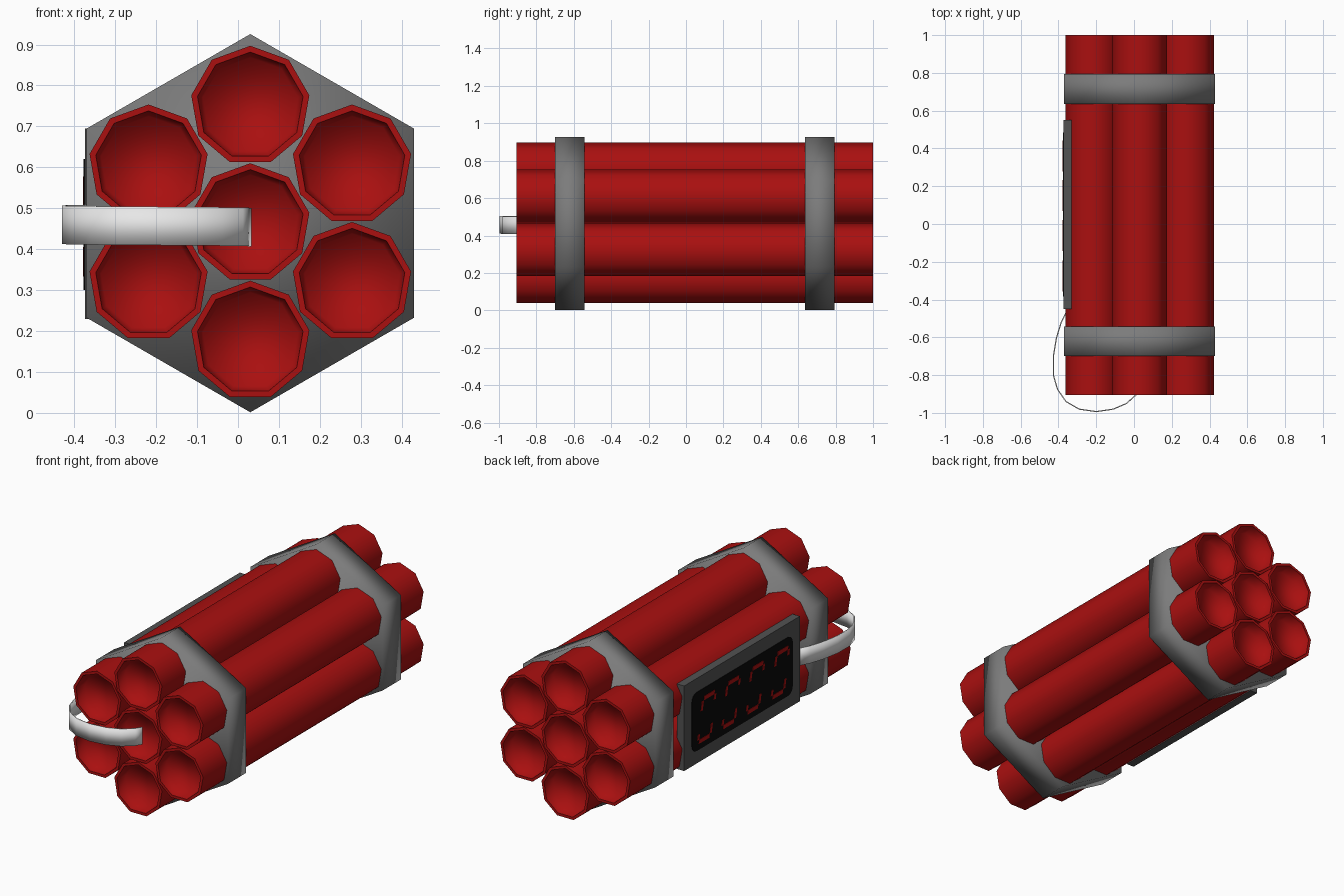
import bpy, bmesh
from math import sin, cos, pi, radians

cube = bpy.data.objects.get("Cube")
if cube:
    bpy.data.objects.remove(cube, do_unlink=True)


def material(name, rgb):
    m = bpy.data.materials.new(name)
    m.use_nodes = True
    m.diffuse_color = (*rgb, 1)
    node = next(n for n in m.node_tree.nodes if n.type == 'BSDF_PRINCIPLED')
    node.inputs["Base Color"].default_value = (*rgb, 1)
    return m


RED = material("red casing", (0.40, 0.005, 0.005))
GREY = material("grey strap", (0.20, 0.20, 0.20))
DARK = material("dark grey frame", (0.085, 0.085, 0.085))
BLACK = material("black screen", (0.003, 0.003, 0.003))
WHITE = material("white fuse", (0.80, 0.80, 0.80))

CX, CZ = 0.03, 0.4635      # axis of the bundle
SPACING = 0.287


def finish(name, bm, mat, smooth=False):
    bmesh.ops.recalc_face_normals(bm, faces=bm.faces)
    for f in bm.faces:
        f.smooth = smooth
    me = bpy.data.meshes.new(name)
    bm.to_mesh(me)
    bm.free()
    me.materials.append(mat)
    ob = bpy.data.objects.new(name, me)
    bpy.context.collection.objects.link(ob)
    return ob


def lathe(name, x, z, sides, rings, mat, sharp=()):
    """Prism along y through rings of (radius, y), closed at both ends."""
    bm = bmesh.new()
    loops = []
    for r, y in rings:
        angles = [pi / 2 + 2 * pi * k / sides for k in range(sides)]
        loops.append([bm.verts.new((x + r * cos(a), y, z + r * sin(a))) for a in angles])
    for a, b in zip(loops, loops[1:]):
        for k in range(sides):
            j = (k + 1) % sides
            bm.faces.new((a[k], a[j], b[j], b[k]))
    bm.faces.new(loops[0])
    bm.faces.new(loops[-1])
    for i in sharp:
        for k in range(sides):
            bm.edges.get((loops[i][k], loops[i][k - 1])).smooth = False
    return finish(name, bm, mat, True)


def side_plate(bm, outline, x0, x1):
    """Add a plate with a (y, z) outline between two x positions."""
    a = [bm.verts.new((x0, y, z)) for y, z in outline]
    b = [bm.verts.new((x1, y, z)) for y, z in outline]
    bm.faces.new(a)
    bm.faces.new(b)
    for k in range(len(a)):
        bm.faces.new((a[k - 1], a[k], b[k], b[k - 1]))


def rounded(y0, y1, z0, z1, r, steps=5):
    pts = []
    corners = [(y1 - r, z1 - r), (y0 + r, z1 - r), (y0 + r, z0 + r), (y1 - r, z0 + r)]
    for q, (cy, cz) in enumerate(corners):
        for s in range(steps):
            a = pi / 2 * (q + s / (steps - 1))
            pts.append((cy + r * cos(a), cz + r * sin(a)))
    return pts


# Seven tubes with recessed ends
tube_rings = [(0.118, -0.845), (0.131, -0.905), (0.1464, -0.905),
              (0.1464, 1.0), (0.131, 1.0), (0.118, 0.94)]
spots = [("centre_tube", CX, CZ)]
for i in range(6):
    a = radians(90 + 60 * i)
    spots.append((f"outer_tube_{i + 1}", CX + SPACING * cos(a), CZ + SPACING * sin(a)))
for name, x, z in spots:
    lathe(name, x, z, 9, tube_rings, RED, sharp=(1, 2, 3, 4))

# Hexagonal straps
for name, y0, y1 in (("front_strap", -0.70, -0.543), ("back_strap", 0.635, 0.793)):
    lathe(name, CX, CZ, 6, [(0.462, y0), (0.462, y1)], GREY)

# Timer frame on the side
bm = bmesh.new()
side_plate(bm, [(-0.45, 0.23), (0.55, 0.23), (0.55, 0.695), (-0.45, 0.695)], -0.33, -0.374)
finish("timer_frame", bm, DARK)

# Screen plate
bm = bmesh.new()
side_plate(bm, rounded(-0.385, 0.485, 0.30, 0.62, 0.04), -0.373, -0.377)
finish("timer_screen", bm, BLACK)

# Slanted lit segments: caps at top and bottom with short sides
bm = bmesh.new()
for centre in (0.36, 0.15, -0.06, -0.275):
    for sign in (1, -1):
        for u0, u1, v0, v1 in ((-0.045, 0.045, 0.10, 0.122),
                               (-0.062, -0.046, 0.05, 0.10),
                               (0.046, 0.062, 0.07, 0.10)):
            box = [(u0, v0), (u1, v0), (u1, v1), (u0, v1)]
            outline = [(centre - sign * (u + 0.2 * v), 0.455 + sign * v) for u, v in box]
            side_plate(bm, outline, -0.376, -0.379)
finish("timer_segments", bm, RED)

# Flat ribbon fuse from the centre tube round to the timer
path = [(0.03, -0.87), (0.01, -0.905), (-0.04, -0.95), (-0.11, -0.98), (-0.2, -0.993),
        (-0.29, -0.98), (-0.36, -0.94), (-0.405, -0.875), (-0.427, -0.80),
        (-0.427, -0.70), (-0.41, -0.60), (-0.385, -0.52), (-0.35, -0.45)]
bm = bmesh.new()
pairs = []
for i, (x, y) in enumerate(path):
    z = 0.454 + 0.008 * i / (len(path) - 1)
    pairs.append([bm.verts.new((x, y, z + s * 0.047)) for s in (-1, 1)])
for a, b in zip(pairs, pairs[1:]):
    bm.faces.new((a[0], b[0], b[1], a[1]))
fuse = finish("fuse_ribbon", bm, WHITE, True)
mod = fuse.modifiers.new("thickness", 'SOLIDIFY')
mod.thickness = 0.006
mod.offset = 0
